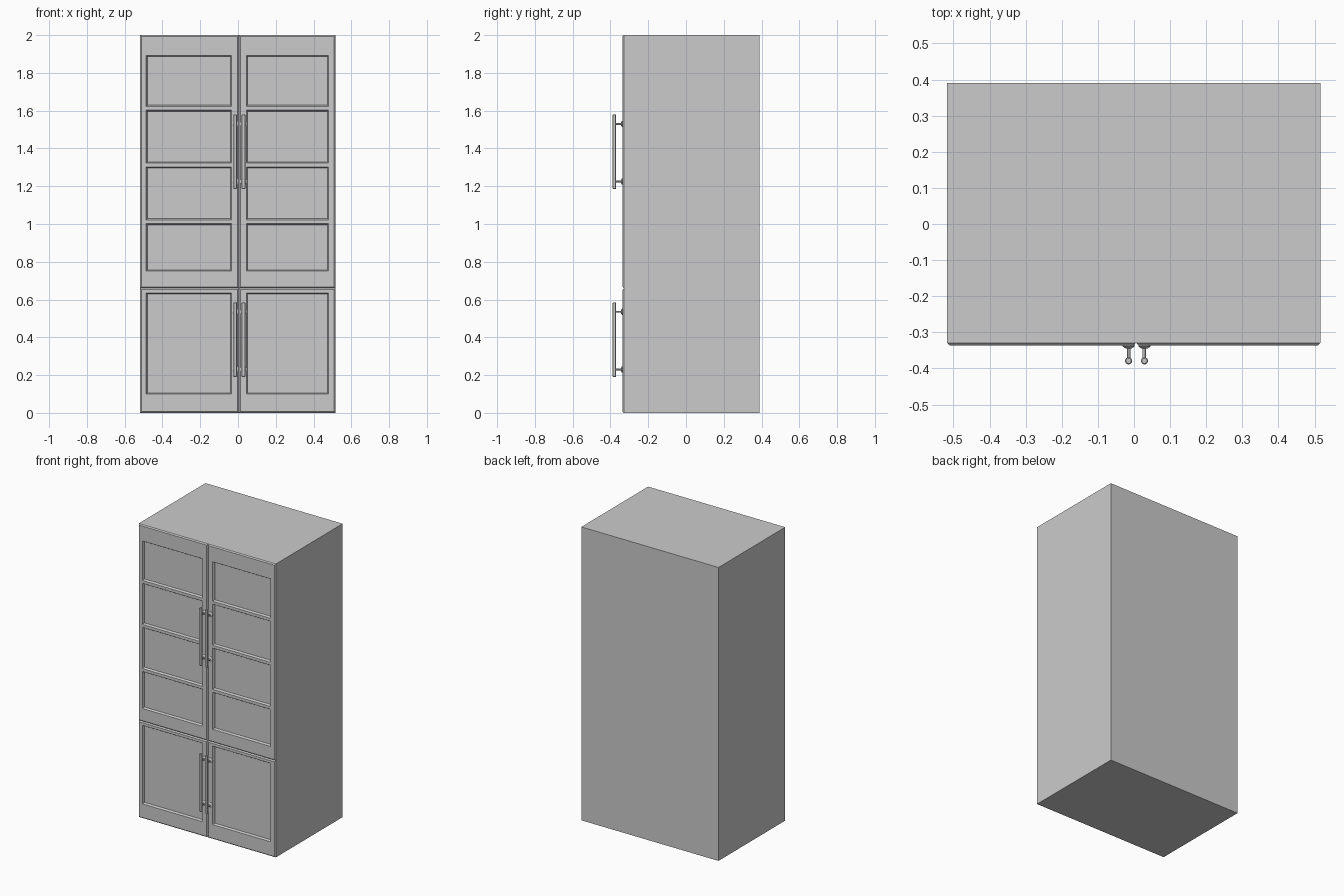
import bpy, bmesh
from math import sin, cos, tau
from mathutils import Vector

if "Cube" in bpy.data.objects:
    bpy.data.objects.remove(bpy.data.objects["Cube"])

FRONT, DOOR_BACK, BACK = -0.336, -0.312, 0.39
LEFT, MID, RIGHT, SPLIT, TOP = -0.518, 0.005, 0.516, 0.66, 2.0


def finish(name, bm):
    bmesh.ops.recalc_face_normals(bm, faces=bm.faces[:])
    mesh = bpy.data.meshes.new(name)
    bm.to_mesh(mesh)
    bm.free()
    ob = bpy.data.objects.new(name, mesh)
    bpy.context.collection.objects.link(ob)
    return ob


def door(name, x0, x1, z0, z1, px, panes, ch=0.007):
    """Door front as a face grid; pane cells are inset, rim is chamfered and extruded back."""
    xs = [x0 + ch, px[0], px[1], x1 - ch]
    zs = [z0 + ch] + [z for p in panes for z in p] + [z1 - ch]
    bm = bmesh.new()
    v = [[bm.verts.new((x, FRONT, z)) for x in xs] for z in zs]
    cells = []
    for j in range(len(zs) - 1):
        for i in range(3):
            f = bm.faces.new((v[j][i], v[j][i + 1], v[j + 1][i + 1], v[j + 1][i]))
            if i == 1 and j % 2 == 1:
                cells.append(f)
    # chamfered rim, then sides
    cx, cz = (x0 + x1) / 2, (z0 + z1) / 2
    for grow, y in ((ch, FRONT + ch), (0, DOOR_BACK)):
        rim = [e for e in bm.edges if e.is_boundary]
        new = bmesh.ops.extrude_edge_only(bm, edges=rim)["geom"]
        for w in (g for g in new if isinstance(g, bmesh.types.BMVert)):
            if min(abs(w.co.x - xs[0]), abs(w.co.x - xs[-1])) < 1e-5:
                w.co.x += grow if w.co.x > cx else -grow
            if min(abs(w.co.z - zs[0]), abs(w.co.z - zs[-1])) < 1e-5:
                w.co.z += grow if w.co.z > cz else -grow
            w.co.y = y
    bmesh.ops.recalc_face_normals(bm, faces=bm.faces[:])
    if cells[0].normal.y > 0:
        bmesh.ops.reverse_faces(bm, faces=bm.faces[:])
    # recessed panes with a sloped moulding
    bmesh.ops.inset_individual(bm, faces=cells, thickness=0.004, depth=-0.004)
    bmesh.ops.inset_individual(bm, faces=cells, thickness=0.005, depth=-0.010)
    return finish(name, bm)


def lathe(bm, origin, axis, profile, n=12):
    """Closed turned solid: profile is (distance along axis, radius)."""
    a = Vector(axis)
    u = a.orthogonal().normalized()
    w = a.cross(u)
    rings = [[bm.verts.new(Vector(origin) + a * d + (u * cos(tau * k / n) + w * sin(tau * k / n)) * r)
              for k in range(n)] for d, r in profile]
    for p, q in zip(rings, rings[1:]):
        for k in range(n):
            bm.faces.new((p[k], p[(k + 1) % n], q[(k + 1) % n], q[k]))
    bm.faces.new(rings[0])
    bm.faces.new(rings[-1])


def handle(name, x, z0, z1):
    bm = bmesh.new()
    # vertical bar with softened ends
    h = z1 - z0
    lathe(bm, (x, -0.379, z0), (0, 0, 1),
          [(0, 0.007), (0.003, 0.010), (h - 0.003, 0.010), (h, 0.007)])
    # two posts with flared feet
    for z in (z0 + 0.04, z1 - 0.05):
        lathe(bm, (x, FRONT + 0.002, z), (0, -1, 0),
              [(0, 0.017), (0.005, 0.017), (0.010, 0.010), (0.011, 0.005), (0.042, 0.005)])
    ob = finish(name, bm)
    bpy.context.view_layer.objects.active = ob
    ob.select_set(True)
    bpy.ops.object.shade_smooth_by_angle()
    ob.select_set(False)


# carcass
bm = bmesh.new()
bmesh.ops.create_cube(bm, size=1)
for w in bm.verts:
    w.co = (RIGHT if w.co.x > 0 else LEFT, BACK if w.co.y > 0 else DOOR_BACK, TOP if w.co.z > 0 else 0)
finish("carcass", bm)

# doors and handles
upper = [(0.75, 1.002), (1.022, 1.303), (1.323, 1.603), (1.623, 1.892)]
lower = [(0.10, 0.635)]
for side, x0, x1, px, hx in (("left", LEFT, MID, (-0.486, -0.034), -0.015),
                             ("right", MID, RIGHT, (0.044, 0.480), 0.029)):
    door("upper_door_" + side, x0, x1, SPLIT, TOP, px, upper)
    door("lower_door_" + side, x0, x1, 0, SPLIT, px, lower)
    handle("upper_handle_" + side, hx, 1.185, 1.58)
    handle("lower_handle_" + side, hx, 0.19, 0.585)
